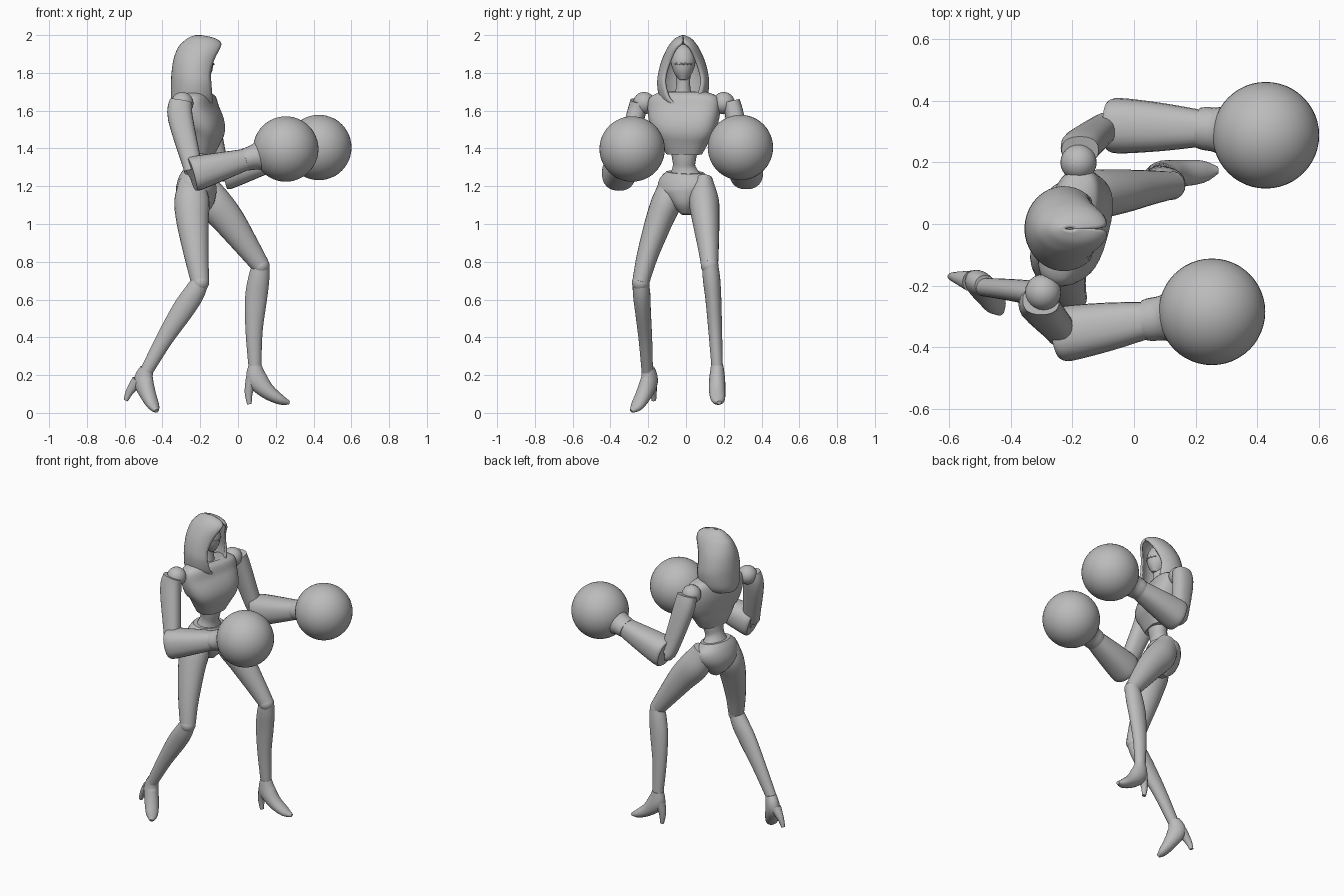
import bpy
import bmesh
from math import sin, cos, pi, asin, radians, copysign
from mathutils import Vector

cube = bpy.data.objects.get("Cube")
if cube:
    bpy.data.objects.remove(cube, do_unlink=True)

grey = bpy.data.materials.new("plain_grey")
grey.use_nodes = True
grey.diffuse_color = (0.5, 0.5, 0.5, 1)
grey.node_tree.nodes["Principled BSDF"].inputs["Base Color"].default_value = (0.5, 0.5, 0.5, 1)


def finish(name, bm, angle=40):
    """Turn a bmesh into a shaded, coloured object."""
    bmesh.ops.recalc_face_normals(bm, faces=bm.faces)
    mesh = bpy.data.meshes.new(name)
    bm.to_mesh(mesh)
    bm.free()
    mesh.materials.append(grey)
    obj = bpy.data.objects.new(name, mesh)
    bpy.context.collection.objects.link(obj)
    bpy.ops.object.select_all(action="DESELECT")
    obj.select_set(True)
    bpy.context.view_layer.objects.active = obj
    bpy.ops.object.shade_smooth_by_angle(angle=radians(angle))
    return obj


def spline(rows, steps):
    """Catmull-Rom interpolation of rows of numbers."""
    rows = [Vector(r) for r in rows]
    ext = [rows[0]] + rows + [rows[-1]]
    out = []
    for a, b, c, d in zip(ext, ext[1:], ext[2:], ext[3:]):
        for s in range(steps):
            t = s / steps
            out.append(b + (c - a) * (t / 2) + (a * 2 - b * 5 + c * 4 - d) * (t * t / 2)
                       + (b * 3 - a - c * 3 + d) * (t ** 3 / 2))
    return out + [rows[-1]]


def loft(name, path, radii, lateral=(0, 1, 0), power=2, steps=4, sides=24):
    """Skin rings (side radius, other radius) along a path; power squares the section."""
    rows = spline([tuple(p) + tuple(r) for p, r in zip(path, radii)], steps)
    centres = [Vector(r[:3]) for r in rows]
    bm = bmesh.new()
    rings = []
    for i, row in enumerate(rows):
        tangent = (centres[min(i + 1, len(rows) - 1)] - centres[max(i - 1, 0)]).normalized()
        u = Vector(lateral)
        u = (u - tangent * u.dot(tangent)).normalized()
        v = tangent.cross(u)
        ring = []
        for k in range(sides):
            c, s = cos(2 * pi * k / sides), sin(2 * pi * k / sides)
            c, s = (copysign(abs(n) ** (2 / power), n) for n in (c, s))
            ring.append(bm.verts.new(centres[i] + u * c * max(row[3], 0.004) + v * s * max(row[4], 0.004)))
        rings.append(ring)
    for a, b in zip(rings, rings[1:]):
        for k in range(sides):
            n = (k + 1) % sides
            bm.faces.new((a[k], a[n], b[n], b[k]))
    bm.faces.new(rings[0])
    bm.faces.new(rings[-1])
    return finish(name, bm)


def ball(name, centre, size, segments=24):
    """Sphere or ellipsoid."""
    bm = bmesh.new()
    bmesh.ops.create_uvsphere(bm, u_segments=segments, v_segments=segments // 2, radius=1)
    scale = Vector((size,) * 3 if isinstance(size, float) else size)
    for v in bm.verts:
        v.co = v.co * scale + Vector(centre)
    return finish(name, bm)


# Torso, turned slightly towards its right
turn = radians(-15)
side = (-sin(turn), cos(turn), 0)
loft("chest",
     [(-.21, -.01, 1.70), (-.21, -.01, 1.67), (-.205, -.01, 1.60), (-.18, -.01, 1.51),
      (-.185, -.01, 1.44), (-.19, -.01, 1.37)],
     [(.12, .05), (.185, .075), (.195, .09), (.175, .1), (.135, .085), (.095, .06)],
     lateral=side, power=2.6, sides=32)
loft("abdomen",
     [(-.19, -.01, 1.44), (-.195, -.01, 1.35), (-.205, -.01, 1.30), (-.215, -.005, 1.24)],
     [(.085, .06), (.065, .055), (.062, .055), (.1, .075)], lateral=side)
loft("pelvis",
     [(-.215, -.005, 1.275), (-.22, -.005, 1.23), (-.22, 0, 1.17), (-.21, 0, 1.10), (-.205, 0, 1.05)],
     [(.1, .075), (.145, .095), (.145, .105), (.075, .085), (.025, .035)], lateral=side)
loft("neck", [(-.22, -.015, 1.66), (-.21, -.015, 1.72), (-.21, -.015, 1.82)],
     [(.06, .055), (.038, .038), (.04, .04)])

# Mask with tapered chin, and a stitched mouth line
loft("mask",
     [(-.2, -.015, 1.95), (-.2, -.015, 1.92), (-.2, -.015, 1.86), (-.19, -.015, 1.8), (-.18, -.015, 1.76)],
     [(.01, .01), (.05, .05), (.065, .07), (.048, .055), (.018, .022)])
mouth = [(-.127 - .02 * abs(k) / 4, -.015 + .011 * k, 1.845 + .006 * (k % 2)) for k in range(-4, 5)]
loft("mouth_stitch", mouth, [(.004, .004)] * len(mouth), lateral=(0, 0, 1), steps=1, sides=6)


# Hood: open-fronted shells of half width, opening half width, back and front
def hood(levels, columns=28):
    bm = bmesh.new()
    rows = []
    for z, wide, gap, back, front in spline(levels, 3):
        wide = max(wide, .003)
        limit = pi - asin(min(max(gap / wide, .02), .95))
        row = []
        for k in range(columns + 1):
            a = limit * (2 * k / columns - 1)
            x = back + (front - back) * (1 - cos(a)) / (1 - cos(limit))
            row.append(bm.verts.new((x, -.015 + wide * sin(a), z)))
        rows.append(row)
    for a, b in zip(rows, rows[1:]):
        for k in range(columns):
            bm.faces.new((a[k], a[k + 1], b[k + 1], b[k]))
    obj = finish("hood", bm, 50)
    shell = obj.modifiers.new("thickness", "SOLIDIFY")
    shell.thickness = .014
    shell.offset = -1


hood([(1.625, .095, .03, -.345, -.135), (1.66, .125, .075, -.355, -.135), (1.74, .138, .1, -.355, -.14),
      (1.80, .132, .095, -.352, -.143), (1.87, .113, .07, -.342, -.125), (1.93, .085, .04, -.32, -.095),
      (1.96, .065, .01, -.295, -.09), (1.985, .04, 0, -.265, -.125), (2.0, .006, 0, -.225, -.195)])

# Arms with round boxing gloves
arms = {
    "left": dict(shoulder=(-.18, .2, 1.64), upper=[(-.175, .24, 1.65), (-.165, .26, 1.56), (-.1, .31, 1.3)],
                 elbow=(-.08, .32, 1.27), wrist=(.23, .31, 1.355), fist=(.428, .288, 1.405)),
    "right": dict(shoulder=(-.295, -.222, 1.64), upper=[(-.302, -.25, 1.65), (-.305, -.27, 1.56), (-.24, -.345, 1.3)],
                  elbow=(-.245, -.36, 1.262), wrist=(.055, -.31, 1.345), fist=(.253, -.285, 1.397)),
}
for which, arm in arms.items():
    elbow, wrist, fist = (Vector(arm[k]) for k in ("elbow", "wrist", "fist"))
    ball(which + "_shoulder_joint", arm["shoulder"], .059)
    loft(which + "_upper_arm", arm["upper"] + [tuple(elbow)],
         [(.045, .06), (.05, .066), (.045, .05), (.045, .045)], power=2.4)
    loft(which + "_forearm", [elbow.lerp(wrist, t) for t in (0, .1, .55, 1)],
         [(.08, .088), (.09, .092), (.078, .074), (.058, .055)], power=2.4)
    loft(which + "_glove_cuff", [wrist.lerp(fist, t) for t in (-.1, 0, .2, .45)],
         [(.066, .06), (.07, .062), (.074, .07), (.1, .1)])
    ball(which + "_glove", fist, .173, 48)

# Legs share their thicknesses; only the pose differs
thigh_radii = [(.045, .06), (.078, .092), (.072, .085), (.056, .064), (.045, .048)]
calf_radii = [(.042, .045), (.046, .056), (.042, .058), (.036, .045), (.03, .034)]
shoe_radii = [(.033, .036), (.042, .055), (.043, .042), (.036, .027), (.012, .01)]
heel_radii = [(.034, .034), (.02, .022), (.012, .012)]
legs = {
    "left": dict(
        thigh=[(-.19, .095, 1.24), (-.14, .095, 1.13), (-.05, .105, 1.02), (.05, .118, .88), (.12, .125, .78)],
        calf=[(.122, .127, .79), (.11, .135, .71), (.095, .145, .6), (.085, .155, .43), (.09, .165, .24)],
        shoe=[(.09, .165, .25), (.1, .165, .18), (.155, .165, .115), (.225, .17, .07), (.272, .175, .054)],
        heel=[(.075, .165, .18), (.057, .165, .11), (.06, .165, .046)], across=(0, 1, 0)),
    "right": dict(
        thigh=[(-.25, -.085, 1.24), (-.245, -.1, 1.13), (-.24, -.145, 1.01), (-.22, -.205, .83), (-.2, -.24, .69)],
        calf=[(-.198, -.24, .7), (-.235, -.235, .63), (-.295, -.228, .54), (-.39, -.215, .39), (-.485, -.205, .22)],
        shoe=[(-.483, -.2, .235), (-.5, -.195, .17), (-.475, -.225, .095), (-.447, -.262, .035), (-.432, -.29, .01)],
        heel=[(-.53, -.185, .17), (-.572, -.175, .115), (-.594, -.17, .066)], across=(.57, .82, 0)),
}
for which, leg in legs.items():
    loft(which + "_thigh", leg["thigh"], thigh_radii)
    ball(which + "_knee_joint", leg["thigh"][-1], .047)
    loft(which + "_calf", leg["calf"], calf_radii)
    loft(which + "_shoe", leg["shoe"], shoe_radii, lateral=leg["across"])
    loft(which + "_shoe_heel", leg["heel"], heel_radii, lateral=leg["across"], sides=12)
